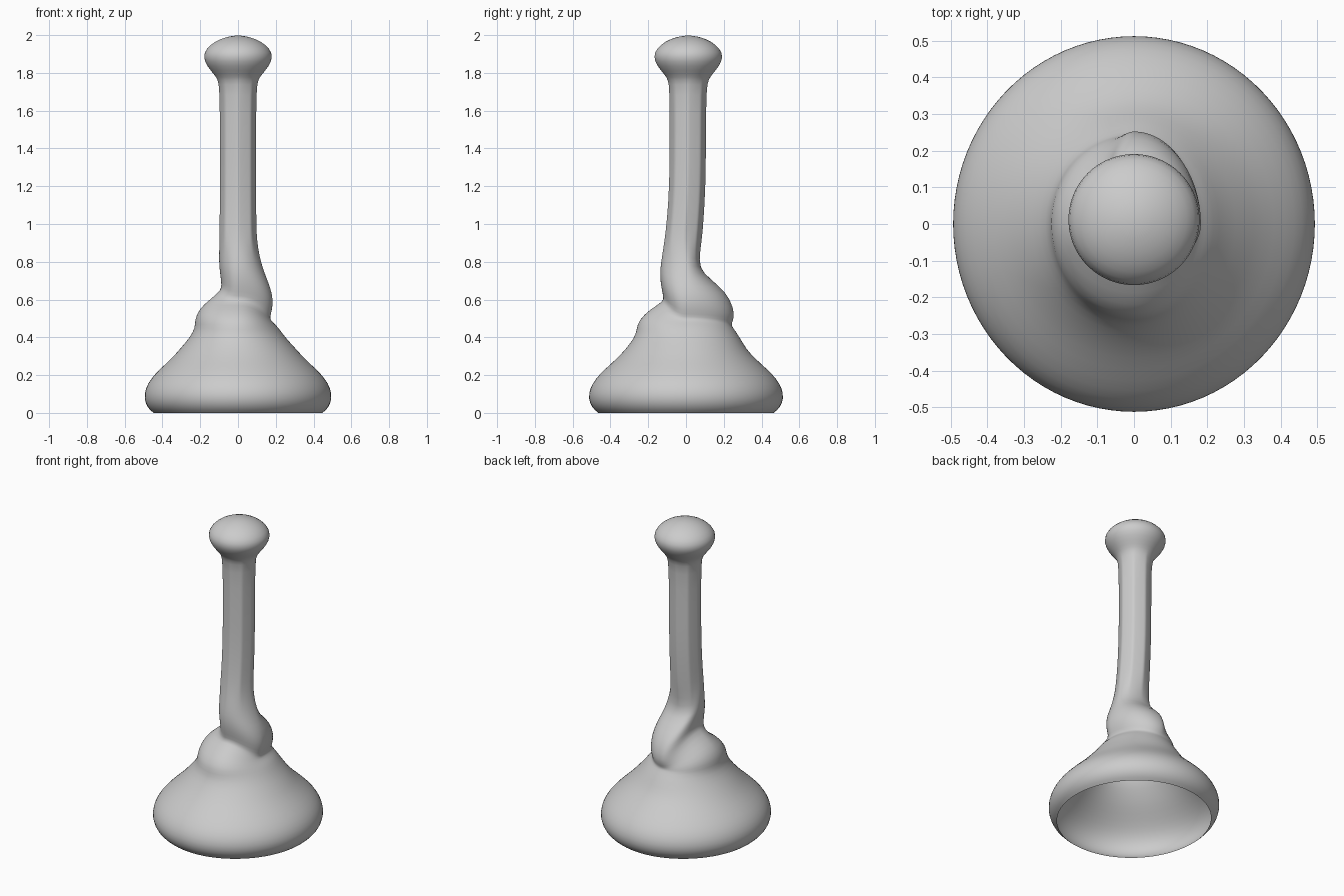
import bpy
import bmesh
from math import cos, sin, pi, tau

SEGMENTS = 48

default_cube = bpy.data.objects.get("Cube")
if default_cube:
    bpy.data.objects.remove(default_cube, do_unlink=True)

grey = bpy.data.materials.new("plain grey")
grey.use_nodes = True
colour = (0.6, 0.6, 0.6, 1)
grey.diffuse_color = colour
grey.node_tree.nodes["Principled BSDF"].inputs["Base Color"].default_value = colour


def four_way_ring(bm, left, back, right, front, facet=0):
    """Ring through four (radius, height) points at +x, +y, -x and -y."""
    ring = []
    for i in range(SEGMENTS):
        angle = tau * i / SEGMENTS
        c, s = cos(angle), sin(angle)
        side = left if c > 0 else right
        depth = back if s > 0 else front
        # Pull the outline towards an octagon where the part is faceted
        octagon = cos(pi / 8) / cos(angle % (pi / 4) - pi / 8)
        scale = 1 + facet * (octagon - 1)
        ring.append(bm.verts.new((c * side[0] * scale,
                                  s * depth[0] * scale,
                                  c * c * side[1] + s * s * depth[1])))
    return ring


def round_ring(bm, z, radius, shift=0, squash=1, facet=0):
    """Level ring, moved along y by shift and narrowed in x by squash."""
    ring = four_way_ring(bm, (radius * squash, z), (radius, z),
                         (radius * squash, z), (radius, z), facet)
    for vert in ring:
        vert.co.y += shift
    return ring


bm = bmesh.new()
rings = []

# Flared hollow cup, open underneath: height, radius
cup = [(0, .465), (.025, .498), (.075, .519), (.13, .51), (.18, .481),
       (.23, .432), (.29, .364), (.34, .318)]
for z, radius in cup:
    rings.append(round_ring(bm, z, radius, squash=.963))

# Twisted coil: (radius, height) on the left, back, right and front
coil = [
    ((.25, .40), (.285, .40), (.255, .40), (.272, .40)),
    ((.215, .45), (.25, .45), (.227, .45), (.262, .44)),
    ((.195, .47), (.244, .46), (.23, .49), (.252, .49)),
    ((.175, .49), (.243, .47), (.207, .55), (.19, .55)),
    ((.168, .505), (.245, .48), (.15, .60), (.118, .59)),
    ((.18, .54), (.259, .52), (.088, .65), (.12, .615)),
    ((.187, .60), (.237, .60), (.088, .68), (.132, .67)),
    ((.17, .67), (.18, .67), (.092, .72), (.137, .72)),
    ((.14, .74), (.088, .74), (.1, .78), (.136, .77)),
    ((.115, .82), (.066, .80), (.1, .83), (.125, .84)),
]
for points in coil:
    rings.append(four_way_ring(bm, *points))

# Faceted handle: height, radius, shift along y
handle = [(.92, .1, -.014), (1.02, .098, -.004), (1.2, .097, .008),
          (1.45, .097, .01), (1.72, .098, .01)]
for z, radius, shift in handle:
    rings.append(round_ring(bm, z, radius, shift, facet=.8))

# Rounded knob: height, radius
knob = [(1.765, .108), (1.79, .125), (1.835, .164), (1.885, .186),
        (1.93, .168), (1.967, .122), (1.99, .065)]
for z, radius in knob:
    rings.append(round_ring(bm, z, radius, .012))

# Skin the rings and close the top
for low, high in zip(rings, rings[1:]):
    for i in range(SEGMENTS):
        j = (i + 1) % SEGMENTS
        bm.faces.new((low[i], low[j], high[j], high[i]))
tip = bm.verts.new((0, .012, 2))
for i in range(SEGMENTS):
    bm.faces.new((rings[-1][i], rings[-1][(i + 1) % SEGMENTS], tip))

mesh = bpy.data.meshes.new("plunger")
bm.to_mesh(mesh)
bm.free()
mesh.materials.append(grey)
plunger = bpy.data.objects.new("plunger", mesh)
bpy.context.collection.objects.link(plunger)
mesh.shade_smooth()
rounding = plunger.modifiers.new("rounding", 'SUBSURF')
rounding.levels = rounding.render_levels = 1
